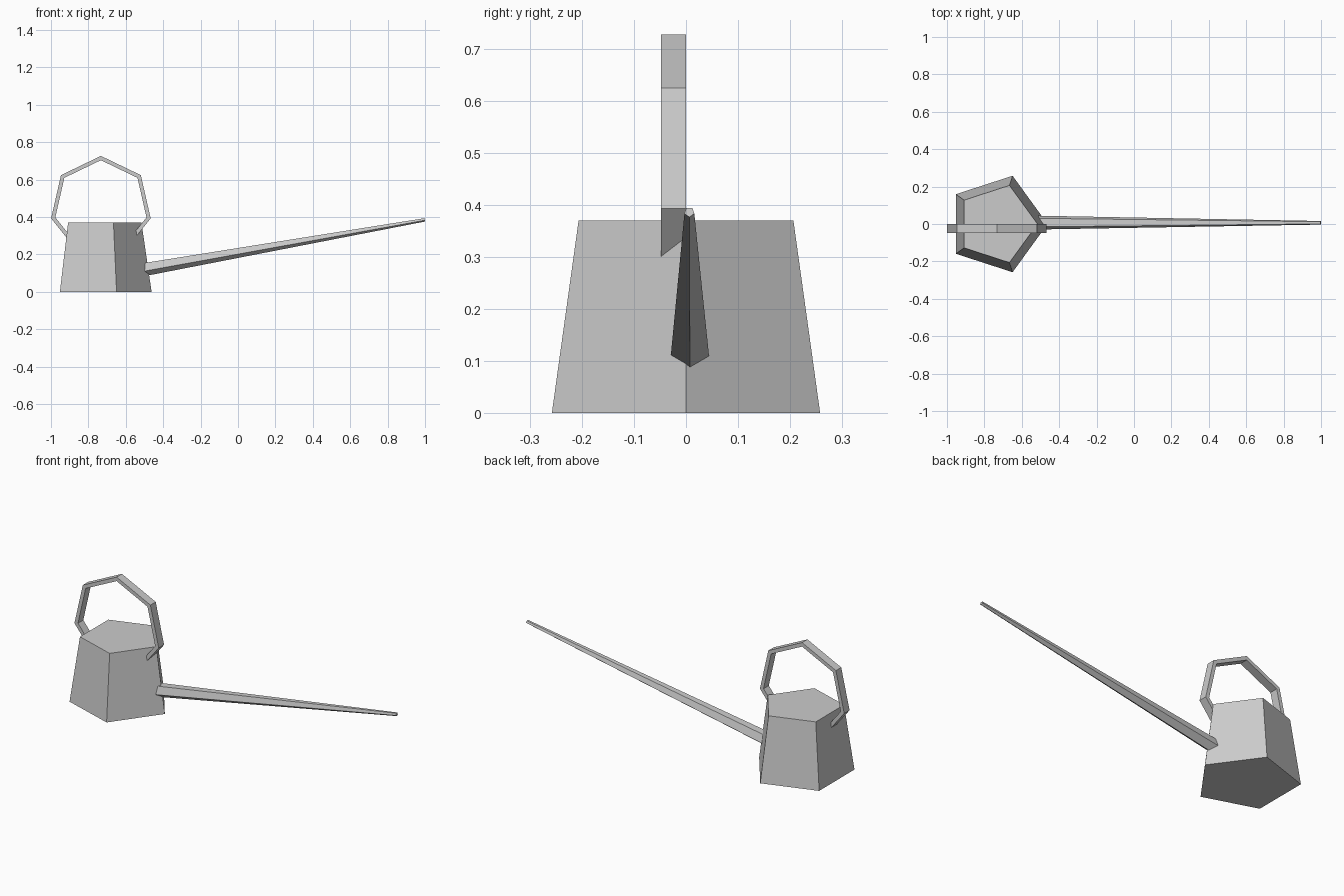
import bpy, bmesh, math
from mathutils import Vector

cube = bpy.data.objects.get("Cube")
if cube:
    bpy.data.objects.remove(cube)

# Plain grey used on every part
GREY = (0.6, 0.6, 0.6, 1.0)
grey = bpy.data.materials.new("plain_grey")
grey.use_nodes = True
grey.diffuse_color = GREY
grey.node_tree.nodes["Principled BSDF"].inputs["Base Color"].default_value = GREY


def polygon(center, radius, sides, u, v, start=0.0):
    """Points of a regular polygon lying in the plane of u and v."""
    points = []
    for i in range(sides):
        a = start + math.tau * i / sides
        points.append(Vector(center) + radius * (math.cos(a) * u + math.sin(a) * v))
    return points


def loft(name, rings, closed=False):
    """Join matching rings with flat faces, capped or looped back to the first."""
    bm = bmesh.new()
    loops = [[bm.verts.new(p) for p in ring] for ring in rings]
    pairs = list(zip(loops, loops[1:]))
    if closed:
        pairs.append((loops[-1], loops[0]))
    else:
        bm.faces.new(loops[0])
        bm.faces.new(loops[-1])
    count = len(loops[0])
    for a, b in pairs:
        for i in range(count):
            j = (i + 1) % count
            bm.faces.new((a[i], a[j], b[j], b[i]))
    bmesh.ops.recalc_face_normals(bm, faces=bm.faces)
    mesh = bpy.data.meshes.new(name)
    bm.to_mesh(mesh)
    bm.free()
    mesh.materials.append(grey)
    obj = bpy.data.objects.new(name, mesh)
    bpy.context.collection.objects.link(obj)
    return obj


X, Y, Z = Vector((1, 0, 0)), Vector((0, 1, 0)), Vector((0, 0, 1))
CENTER_X = -0.733

# Tapered five-sided can with one corner towards the spout
loft("can_body", [polygon((CENTER_X, 0, 0), 0.271, 5, X, Y),
                  polygon((CENTER_X, 0, 0.37), 0.217, 5, X, Y)])

# Seven-sided flat hoop handle, its lower part sunk into the can
hoop = [polygon((CENTER_X, y, 0.454), r, 7, X, Z, math.pi / 2)
        for r, y in ((0.273, -0.048), (0.273, 0), (0.25, 0), (0.25, -0.048))]
loft("hoop_handle", hoop, closed=True)

# Long thin five-sided spout, a corner facing down
base, tip = Vector((-0.53, 0.0075, 0.118)), Vector((0.998, 0.0065, 0.386))
axis = (tip - base).normalized()
up = axis.cross(Y).normalized()
if up.z < 0:
    up = -up
loft("spout", [polygon(base, 0.039, 5, Y, up, -math.pi / 2),
               polygon(tip, 0.01, 5, Y, up, -math.pi / 2)])
